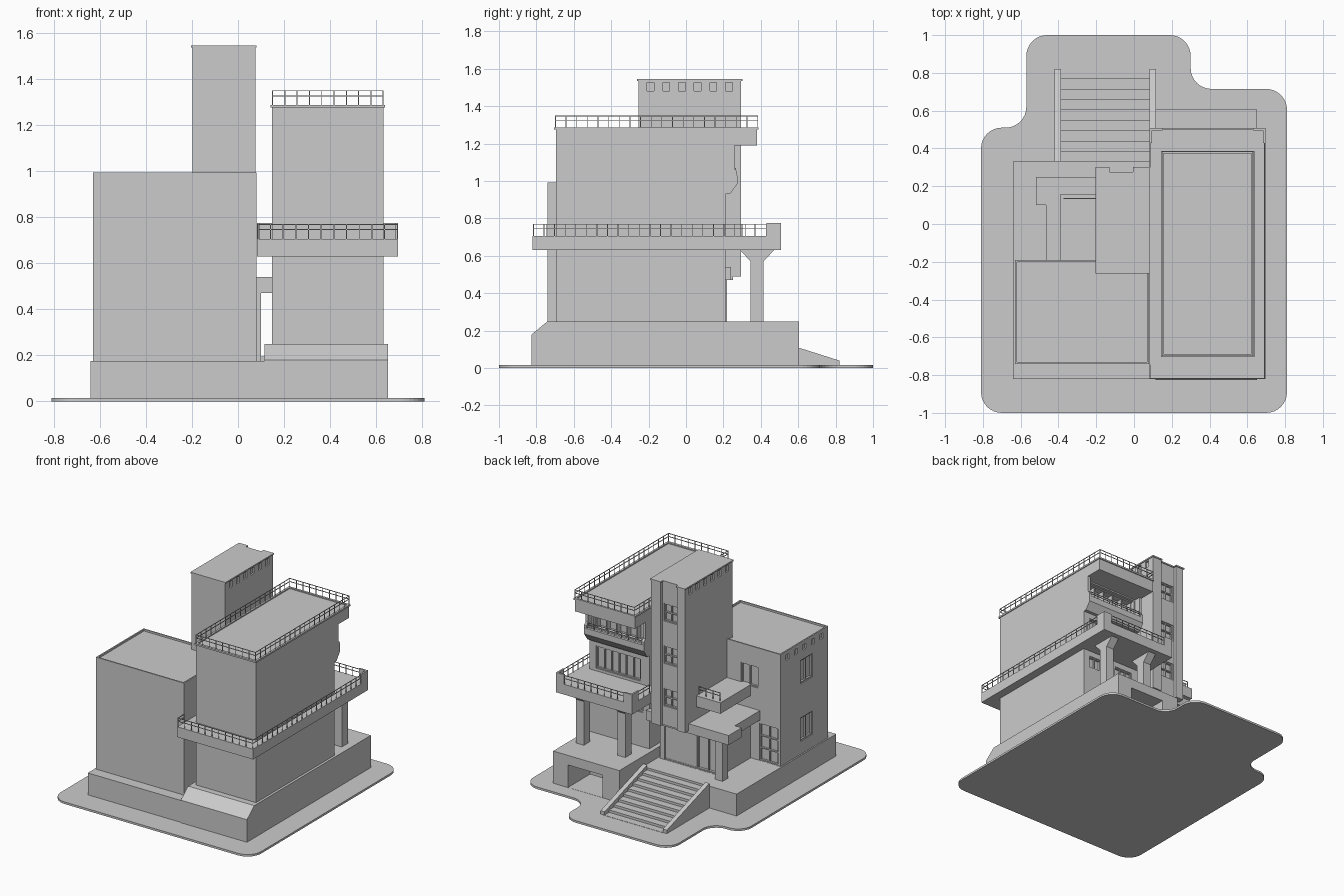
import bpy, bmesh, math
from mathutils import Vector

old = bpy.data.objects.get("Cube")
if old:
    bpy.data.objects.remove(old, do_unlink=True)

grey = bpy.data.materials.new("plain_grey")
grey.use_nodes = True
grey.diffuse_color = (0.6, 0.6, 0.6, 1)
for node in grey.node_tree.nodes:
    if node.type == 'BSDF_PRINCIPLED':
        node.inputs["Base Color"].default_value = grey.diffuse_color


def finish(name, bm):
    bmesh.ops.recalc_face_normals(bm, faces=bm.faces)
    mesh = bpy.data.meshes.new(name)
    bm.to_mesh(mesh)
    bm.free()
    mesh.materials.append(grey)
    obj = bpy.data.objects.new(name, mesh)
    bpy.context.collection.objects.link(obj)
    return obj


def boxes(name, items):
    """One object from boxes given as (x0, x1, y0, y1, z0, z1)."""
    bm = bmesh.new()
    for x0, x1, y0, y1, z0, z1 in items:
        made = bmesh.ops.create_cube(bm, size=1)["verts"]
        for v in made:
            v.co = Vector((x1 if v.co.x > 0 else x0,
                           y1 if v.co.y > 0 else y0,
                           z1 if v.co.z > 0 else z0))
    return finish(name, bm)


def prism(name, points, axis, a, b):
    """Extrude a (y, z) profile along x, or an (x, y) outline along z."""
    bm = bmesh.new()
    place = (lambda p: (a, *p)) if axis == 'x' else (lambda p: (*p, a))
    face = bm.faces.new([bm.verts.new(place(p)) for p in points])
    top = bmesh.ops.extrude_face_region(bm, geom=[face])["geom"]
    shift = Vector((b - a, 0, 0)) if axis == 'x' else Vector((0, 0, b - a))
    bmesh.ops.translate(bm, vec=shift, verts=[g for g in top if isinstance(g, bmesh.types.BMVert)])
    return finish(name, bm)


def cut(obj, items):
    """Cut box-shaped recesses into an object."""
    cutter = boxes("cutter", items)
    cutter.hide_render = True
    mod = obj.modifiers.new("recess", 'BOOLEAN')
    mod.object, mod.operation, mod.solver = cutter, 'DIFFERENCE', 'EXACT'
    bpy.context.view_layer.objects.active = obj
    bpy.ops.object.modifier_apply(modifier=mod.name)
    bpy.data.objects.remove(cutter, do_unlink=True)


def glazing(name, wall, side, a0, a1, z0, z1, face, panes, rows=1, depth=0.02, bar=0.008):
    """Recess a window in a +y ('back') or -x ('side') wall and add its frame."""
    def span(u0, u1, w0, w1, d0, d1):
        if side == 'back':
            return (u0, u1, face - d1, face - d0, w0, w1)
        return (face + d0, face + d1, u0, u1, w0, w1)
    cut(wall, [span(a0, a1, z0, z1, -0.02, depth)])
    h = bar / 2
    bars = []
    for i in range(panes + 1):
        u = a0 + h + (a1 - a0 - bar) * i / panes
        bars.append(span(u - h, u + h, z0, z1, depth * 0.4, depth))
    for i in range(rows + 1):
        w = z0 + h + (z1 - z0 - bar) * i / rows
        bars.append(span(a0, a1, w - h, w + h, depth * 0.3, depth))
    boxes(name, bars)


def railing(name, paths, z, height, step=0.056, t=0.002):
    bars = []
    for path in paths:
        for (xa, ya), (xb, yb) in zip(path, path[1:]):
            x0, x1, y0, y1 = min(xa, xb), max(xa, xb), min(ya, yb), max(ya, yb)
            for level in (1.0, 0.65):
                top = z + height * level
                bars.append((x0 - t, x1 + t, y0 - t, y1 + t, top - 2 * t, top))
            n = max(1, round((x1 - x0 + y1 - y0) / step))
            for i in range(n + 1):
                x, y = xa + (xb - xa) * i / n, ya + (yb - ya) * i / n
                bars.append((x - t, x + t, y - t, y + t, z, z + height))
    boxes(name, bars)


def rounded(corners, r, steps=8):
    points = []
    for i, corner in enumerate(corners):
        p = Vector(corner)
        u = (Vector(corners[i - 1]) - p).normalized()
        v = (Vector(corners[(i + 1) % len(corners)]) - p).normalized()
        for k in range(steps + 1):
            t = math.pi / 2 * k / steps
            points.append(tuple(p + r * (u + v - v * math.cos(t) - u * math.sin(t))))
    return points


# Ground slab
prism("ground_slab", rounded([(-.81, -1), (.81, -1), (.81, .715), (.30, .715), (.30, 1),
                              (-.57, 1), (-.57, .51), (-.81, .51)], 0.11), 'z', 0, 0.015)

# Plinths
boxes("low_plinth", [(-.64, .12, -.82, .33, .01, .175)])
high = prism("high_plinth", [(-.825, .01), (-.825, .18), (-.74, .25), (.605, .25), (.605, .01)],
             'x', .115, .65)
cut(high, [(.25, .53, .35, .65, .016, .18)])

# Entrance stairs
steps, run = 9, 0.055
profile = [(.33, .01), (.33, .175)]
for i in range(steps):
    z = .175 - .16 * i / steps
    profile += [(.33 + run * i, z - .016), (.33 + run * (i + 1), z - .016)]
prism("stairs", profile[:1] + profile[2:] + [(.33 + run * steps, .01)], 'x', -.39, .09)
for name, x in (("stair_wall_right", -.42), ("stair_wall_left", .083)):
    prism(name, [(.33, .01), (.33, .195), (.82, .04), (.82, .01)], 'x', x, x + .033)

# Low front block
block = boxes("low_block", [(-.63, .08, -.74, -.19, .17, .993)])
cut(block, [(-.62, .07, -.73, -.20, .98, 1.1)])
cut(block, [(-.65, -.618, y - .017, y + .017, .925, .965)
            for y in (-.27 - .098 * i for i in range(5))])
glazing("block_back_window", block, 'back', -.45, -.31, .70, .855, -.19, 2)
glazing("block_back_door", block, 'back', -.61, -.46, .176, .45, -.19, 2, 3)
for i, z in enumerate((.27, .69)):
    glazing("block_side_window_%d" % i, block, 'side', -.56, -.42, z, z + .17, -.63, 2)

# Stair tower with a window groove in its back
def tower_outline(m):
    return [(-.197 - m, -.255 - m), (.075 + m, -.255 - m), (.075 + m, .295 + m), (0 - m, .295 + m),
            (0 - m, .27 + m), (-.135 + m, .27 + m), (-.135 + m, .295 + m), (-.197 - m, .295 + m)]

tower = prism("tower", tower_outline(0), 'z', .49, 1.535)
prism("tower_cap", tower_outline(.006), 'z', 1.535, 1.545)
boxes("tower_base", [(-.195, .075, -.25, .15, .17, .49)])
slots = []
for i in range(6):
    y = -.19 + .084 * i
    for x0, x1 in ((-.22, -.185), (.063, .1)):
        slots.append((x0, x1, y - .018, y + .018, 1.48, 1.527))
cut(tower, slots)
for i in range(3):
    z = .63 + .31 * i
    glazing("tower_window_%d" % i, tower, 'back', -.125, -.01, z, z + .13, .27, 2, 2)

# Entrance hall, canopy and small terrace
hall = boxes("entrance_hall", [(-.39, .1, -.20, .16, .17, .48)])
glazing("entrance_glazing", hall, 'back', -.375, .06, .176, .44, .16, 5, 1, .025)
prism("entrance_canopy", [(-.52, .25), (-.52, .10), (-.465, .10), (-.465, -.195),
                          (.155, -.195), (.155, .24), (.08, .24), (.08, .25)], 'z', .47, .54)
boxes("canopy_column", [(-.45, -.39, .16, .22, .17, .47)])
boxes("terrace_slab", [(-.39, -.19, -.195, .16, .63, .71)])
railing("terrace_railing", [[(-.2, .135), (-.37, .135)]], .71, .06)

# Tall block with an overhanging top
tall = boxes("tall_block", [(.148, .632, -.695, .212, .24, 1.20)])
glazing("middle_windows", tall, 'back', .22, .58, .725, .89, .212, 6, 1)
glazing("upper_windows", tall, 'back', .18, .60, 1.0, 1.18, .212, 5, 1, .07)
for i, x in enumerate((.2, .43)):
    glazing("ground_window_%d" % i, tall, 'back', x, x + .15, .50, .59, .212, 3)
top = boxes("tall_block_top", [(.148, .632, -.695, .38, 1.19, 1.275),
                               (.142, .638, -.705, .387, 1.275, 1.287)])
cut(top, [(.157, .623, -.687, .372, 1.279, 1.4)])
railing("roof_railing", [[(.15, -.698), (.63, -.698), (.63, .383), (.15, .383), (.15, -.698)]],
        1.285, .065)

# Window ledge with tapering cheeks
prism("bay_ledge", [(.20, .93), (.235, .93), (.275, .985), (.275, 1.03), (.255, 1.03),
                    (.255, 1.0), (.20, 1.0)], 'x', .148, .632)
for name, x in (("bay_cheek_right", .148), ("bay_cheek_left", .612)):
    prism(name, [(.20, .93), (.235, .93), (.272, .985), (.272, 1.05), (.258, 1.07),
                 (.258, 1.20), (.20, 1.20)], 'x', x, x + .02)
railing("bay_railing", [[(.17, .265), (.61, .265)]], 1.03, .04)

# Wraparound balcony
boxes("balcony_slab", [(.082, .695, -.82, .507, .63, .705)])
parapet = []
for x0, x1, edge in ((.082, .15, .082), (.63, .695, .683)):
    parapet += [(x0, x1, .495, .507, .70, .775), (edge, edge + .012, .43, .507, .70, .775)]
boxes("balcony_corner_parapets", parapet)
railing("balcony_railing", [[(.086, -.745), (.086, -.816), (.691, -.816), (.691, .43)],
                            [(.15, .501), (.63, .501)], [(.086, .30), (.086, .43)]], .705, .065)

# Flared balcony columns
for name, x in (("column_right", .20), ("column_left", .535)):
    prism(name, [(.345, .24), (.345, .57), (.285, .635), (.475, .635), (.415, .57), (.415, .24)],
          'x', x, x + .062)
